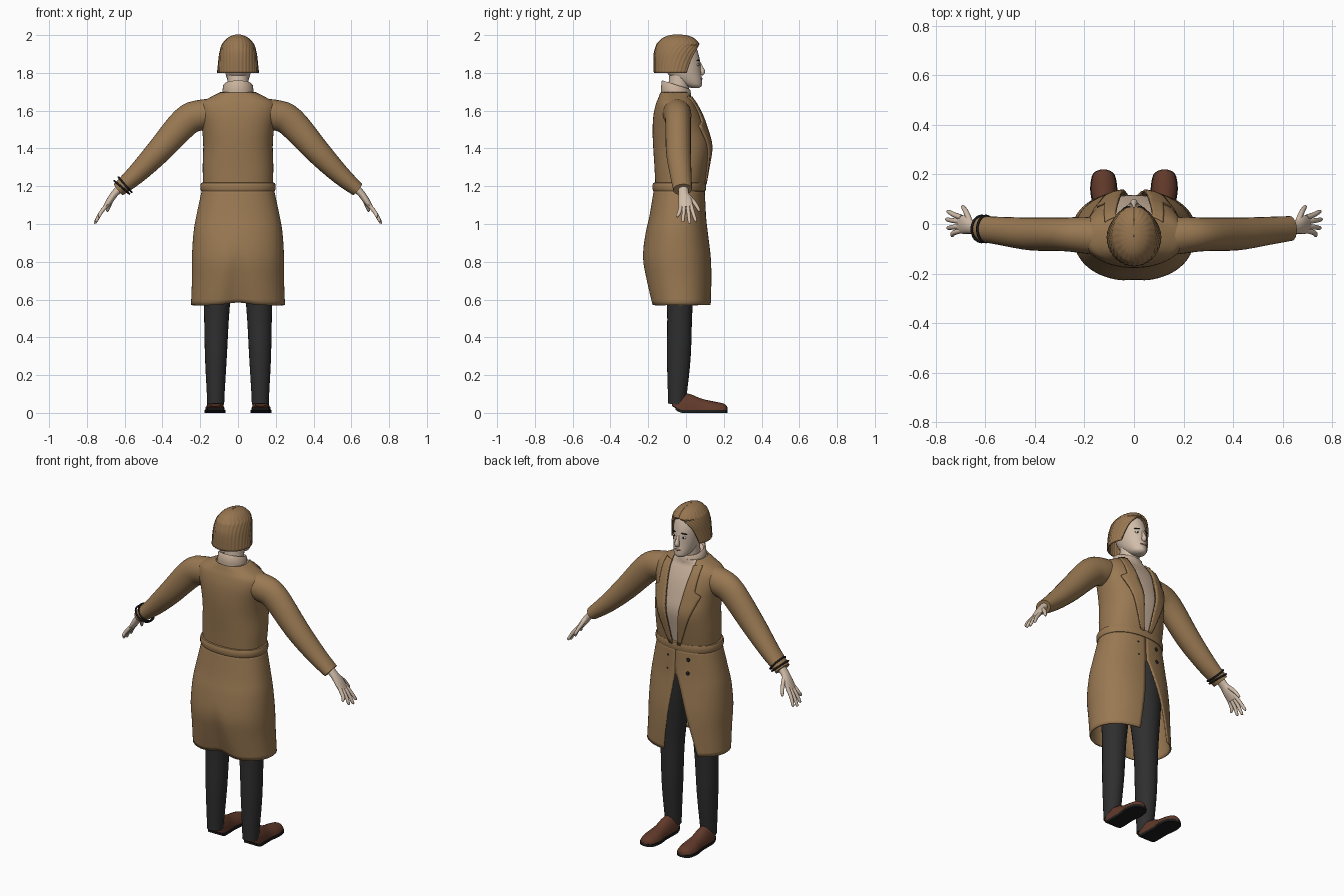
import bpy, bmesh
from math import cos, sin, pi, acos, copysign, exp, radians
from mathutils import Vector

if "Cube" in bpy.data.objects:
    bpy.data.objects.remove(bpy.data.objects["Cube"])


def material(name, *rgb):
    m = bpy.data.materials.new(name)
    m.use_nodes = True
    m.diffuse_color = (*rgb, 1)
    m.node_tree.nodes["Principled BSDF"].inputs["Base Color"].default_value = (*rgb, 1)
    return m


COAT = material("camel wool", .32, .19, .085)
HAIR = material("light brown hair", .31, .18, .08)
KNIT = material("beige knit", .58, .44, .33)
SKIN = material("pale skin", .64, .51, .40)
PANTS = material("charcoal cloth", .028, .028, .029)
SHOE = material("brown leather", .12, .042, .023)
BLACK = material("black", .012, .012, .012)
WHITE = material("eye white", .7, .68, .64)
LIPS = material("lip rose", .42, .25, .2)


def spline(rows, k=4):
    """Smooth resampling of a table of section rows."""
    out = []
    for i in range(len(rows) - 1):
        a, b, c, d = (rows[max(0, min(len(rows) - 1, i + j))] for j in (-1, 0, 1, 2))
        for t in (j / k for j in range(k)):
            out.append([q + t / 2 * (r - p + t * (2*p - 5*q + 4*r - s + t * (3*q - p - 3*r + s)))
                        for p, q, r, s in zip(a, b, c, d)])
    return out + [list(rows[-1])]


def loft(name, rings, mat, closed=True, caps=True, thick=0, angle=50):
    """Skin a list of point rings."""
    bm = bmesh.new()
    vs = [[bm.verts.new(p) for p in r] for r in rings]
    n = len(rings[0])
    for a, b in zip(vs, vs[1:]):
        for i in range(n if closed else n - 1):
            j = (i + 1) % n
            bm.faces.new((a[i], a[j], b[j], b[i]))
    if closed and caps:
        bm.faces.new(vs[0])
        bm.faces.new(vs[-1])
    bmesh.ops.recalc_face_normals(bm, faces=bm.faces)
    me = bpy.data.meshes.new(name)
    bm.to_mesh(me)
    bm.free()
    me.materials.append(mat)
    ob = bpy.data.objects.new(name, me)
    bpy.context.collection.objects.link(ob)
    if thick:
        mod = ob.modifiers.new("thickness", 'SOLIDIFY')
        mod.thickness, mod.offset = thick, 0
    smooth(ob, angle)
    return ob


def smooth(ob, angle=50):
    bpy.ops.object.select_all(action='DESELECT')
    ob.select_set(True)
    bpy.context.view_layer.objects.active = ob
    bpy.ops.object.shade_smooth_by_angle(angle=radians(angle))


def tube(name, rows, mat, n=16, side=1, k=4):
    """Rows of x, y, z, radius in the xz plane, radius along y."""
    rows, rings = spline(rows, k), []
    for i, (x, y, z, ra, rb) in enumerate(rows):
        p, q = rows[max(0, i - 1)], rows[min(len(rows) - 1, i + 1)]
        t = (Vector(q[:3]) - Vector(p[:3])).normalized()
        v = (Vector((0, 1, 0)) - t * t.y).normalized()
        u = t.cross(v)
        ring = [Vector((x, y, z)) + u * ra * cos(a) + v * rb * sin(a)
                for a in (2 * pi * j / n for j in range(n))]
        rings.append([(side * c.x, c.y, c.z) for c in ring])
    return loft(name, rings, mat)


def ball(name, loc, scale, mat, rot=(0, 0, 0)):
    bpy.ops.mesh.primitive_uv_sphere_add(segments=16, ring_count=10, radius=1, location=loc, rotation=rot)
    ob = bpy.context.object
    ob.name, ob.scale = name, scale
    ob.data.materials.append(mat)
    smooth(ob)
    return ob


def section(row, a0=0, a1=2 * pi, n=48, power=2.0, grow=1.0, closed=False):
    """Horizontal arc from a row of z, half width, back y, front y."""
    z, rx, yb, yf = row[:4]
    e, pts = 2 / power, []
    for i in range(n):
        a = a0 + (a1 - a0) * i / (n if closed else n - 1)
        c, s = cos(a), sin(a)
        pts.append((grow * rx * copysign(abs(c) ** e, c),
                    (yb + yf) / 2 + grow * (yf - yb) / 2 * copysign(abs(s) ** e, s), z))
    return pts


def angle_at(x, rx, power=2.0):
    return acos(copysign(min(1, abs(x) / rx) ** (power / 2), x))


# Coat skirt: wraps round from one front edge to the other, with a back pleat
skirt = spline([(.57, .245, -.19, .13), (.7, .24, -.212, .132), (.82, .24, -.226, .128),
                (.95, .232, -.21, .112), (1.04, .217, -.19, .102), (1.19, .185, -.165, .095)])
rings = []
for row in skirt:
    t = max(0, (1.04 - row[0]) / .47)
    f = max(0, (.88 - row[0]) / .31)
    pts = section(row, angle_at(-.15 * t ** .8, row[1], 2.2),
                  2 * pi + angle_at(.06 * t, row[1], 2.2), 80, 2.2)
    ring = []
    for x, y, z in pts:
        g = f * exp(-(x / (.02 + .06 * f)) ** 2) if y < 0 else 0
        ring.append((x, y + .03 * g, z + .015 * g * f))
    rings.append(ring)
loft("coat_skirt", rings, COAT, closed=False, thick=.008)

# Coat body with a V front
torso = spline([(1.19, .18, -.158, .092), (1.3, .183, -.163, .112), (1.41, .18, -.17, .128),
                (1.5, .186, -.173, .108), (1.58, .2, -.168, .08), (1.635, .195, -.155, .052),
                (1.665, .15, -.143, .035), (1.695, .09, -.132, .03)])


def vee(z):
    return .02 + .055 * min(1, (z - 1.19) / .45)


def lapel_width(z):
    return .01 + .075 * (z - 1.2) / .33 if z < 1.535 else .05 - .1 * (z - 1.535)


body = []
for row in torso:
    a = angle_at(min(vee(row[0]), row[1] * .8), row[1], 2.3)
    body.append(section(row, pi - a, 2 * pi + a, 64, 2.3))
loft("coat_body", body, COAT, closed=False, thick=.008)
loft("sweater", [section(r, n=48, power=2.3, grow=.93, closed=True) for r in torso], KNIT)

# Lapels lying on the coat body
for s, side in ((1, "left"), (-1, "right")):
    rings = []
    for row in torso[1:-3]:
        e = vee(row[0])
        arc = section(row, angle_at(e - .006, row[1], 2.3),
                      angle_at(e + lapel_width(row[0]), row[1], 2.3), 6, 2.3, 1.05)
        rings.append([(s * x, y + .002, z) for x, y, z in arc])
    loft(side + "_lapel", rings, COAT, closed=False, thick=.01)

# Belt and buttons
belt = [(1.172, .184), (1.174, .194), (1.185, .199), (1.207, .199), (1.218, .194), (1.22, .182)]
loft("belt", [section((z, r, -r * .89, r * .53), power=2.2, closed=True) for z, r in belt], COAT, angle=40)
for i, (x, z) in enumerate((x, z) for x in (.05, -.08) for z in (1.05, 1.13)):
    ball(f"button_{i + 1}", (x, .097 if z < 1.1 else .093, z), (.011, .007, .011), BLACK)

# Turtleneck collar, tilted forward, and neck
collar = []
for z, r in ((1.66, .082), (1.70, .084), (1.745, .079), (1.75, .074), (1.735, .066)):
    collar.append([(x, y, h - (y + .055) * .32 * (z > 1.68))
                   for x, y, h in section((z - .012, r, -.055 - r * .93, -.055 + r), n=32, closed=True)])
loft("turtleneck", collar, KNIT)
tube("neck", [(0, -.045, 1.66, .058, .055), (0, -.03, 1.82, .055, .055)], SKIN, 24)

# Head
skull = spline([(1.721, .02, .025, .07), (1.733, .04, -.01, .084), (1.76, .055, -.06, .085),
                (1.80, .067, -.1, .08), (1.85, .074, -.125, .076), (1.9, .077, -.135, .066),
                (1.95, .062, -.12, .045), (1.975, .03, -.09, .0)])
loft("head", [section(r, n=32, closed=True) for r in skull], SKIN, angle=80)
tube("nose", [(0, .07, 1.86, .006, .004), (0, .08, 1.83, .009, .01),
              (0, .087, 1.805, .014, .014), (0, .08, 1.792, .011, .009)], SKIN, 12)
ball("lips", (0, .08, 1.769), (.021, .008, .006), LIPS)
for s, side in ((1, "left"), (-1, "right")):
    ball(side + "_eye", (s * .03, .063, 1.843), (.015, .007, .007), WHITE)
    ball(side + "_iris", (s * .03, .067, 1.843), (.006, .005, .006), BLACK)
    ball(side + "_eyebrow", (s * .032, .064, 1.866), (.019, .005, .0035), BLACK, (0, s * .12, -s * .35))

# Bobbed hair, open round the face, with combed strands
bob = spline([(1.80, .106, -.165, .052, 58), (1.86, .1, -.167, .062, 50), (1.905, .094, -.165, .07, 40),
              (1.94, .085, -.155, .068, 20), (1.955, .077, -.148, .064, 0), (1.98, .055, -.122, .04, 0),
              (1.995, .027, -.088, .003, 0), (2.0, .002, -.052, -.046, 0)])
rings = []
for row in bob:
    g = radians(max(0, row[4]))
    ring = []
    for i, (x, y, z) in enumerate(section(row, pi / 2 + g, pi * 2.5 - g, 97)):
        w = 1 + .014 * cos(i * pi / 2)
        cy = (row[2] + row[3]) / 2
        ring.append((x * w, cy + (y - cy) * w, z))
    rings.append(ring)
loft("hair", rings, HAIR, closed=False, thick=.008)

# Arms, hands, legs and shoes
fingers = {"index": (.752, .05, 1.012, .026), "middle": (.757, .018, 1.002, .009),
           "ring": (.752, -.016, 1.01, -.009), "little": (.736, -.046, 1.035, -.026)}
shoe = spline([(-.075, .028, .075), (-.04, .044, .105), (.02, .046, .1), (.08, .045, .076),
               (.14, .052, .062), (.19, .045, .052), (.21, .032, .043), (.22, .008, .028)], 3)
for s, side in ((1, "left"), (-1, "right")):
    tube(side + "_sleeve", [(.1, -.055, 1.595, .07, .075), (.2, -.045, 1.577, .08, .074),
                            (.28, -.042, 1.54, .08, .068), (.42, -.04, 1.385, .067, .066),
                            (.54, -.028, 1.262, .052, .057), (.633, -.018, 1.182, .038, .05)],
         COAT, 24, s)
    tube(side + "_palm", [(.62, -.015, 1.195, .022, .026), (.655, -.012, 1.158, .019, .028),
                          (.68, -.004, 1.122, .018, .037), (.705, -.001, 1.085, .012, .036)], SKIN, 16, s)
    for name, (x, y, z, root) in fingers.items():
        tube(f"{side}_{name}_finger", [(.695, root, 1.1, .011, .011), (.728, (y + root) / 2, 1.058, .01, .01),
                                       (x - .003, y, z + .008, .008, .008), (x, y, z, .003, .003)],
             SKIN, 10, s, 3)
    tube(side + "_thumb", [(.662, .008, 1.15, .012, .012), (.676, .045, 1.112, .011, .011),
                           (.69, .068, 1.075, .008, .008), (.693, .072, 1.065, .003, .003)], SKIN, 10, s, 3)
    tube(side + "_trouser_leg", [(1.12, .085, .09, .09), (.9, .1, .095, .095), (.57, .112, .07, .07),
                                 (.3, .117, .059, .062), (.1, .118, .048, .05), (.045, .118, .045, .045)]
         and [(.085, -.03, 1.12, .085, .09), (.1, -.033, .9, .095, .095), (.112, -.033, .57, .069, .068),
              (.117, -.038, .3, .058, .063), (.118, -.046, .1, .047, .05), (.118, -.05, .045, .045, .045)],
         PANTS, 24, s)
    upper, sole = [], []
    for y, w, top in shoe:
        cx = .12 + .015 * max(0, y)
        lift = .6 * max(0, -.03 - y)
        ring = [(a, .014 + lift + (top - .014 - lift) * max(0, sin(a))) for a in (2 * pi * j / 20 for j in range(20))]
        upper.append([(s * (cx + w * cos(a)), y, z if sin(a) >= 0 else z + .004 * sin(a)) for a, z in ring])
        if y > -.06:
            sole.append([(s * (cx + (w + .003) * i), y, z + lift) for i, z in ((-1, 0), (1, 0), (1, .016), (-1, .016))])
    loft(side + "_shoe", upper, SHOE)
    loft(side + "_sole", sole, BLACK, angle=30)

# Wrist strap over one sleeve: two thin loops
for i, (x, z) in enumerate(((-.598, 1.208), (-.615, 1.194))):
    bpy.ops.mesh.primitive_torus_add(location=(x, -.02, z), rotation=(0, radians(-131 - 8 * i), 0),
                                     major_radius=.053, minor_radius=.005, major_segments=32, minor_segments=8)
    strap = bpy.context.object
    strap.name = f"wrist_strap_{i + 1}"
    strap.data.materials.append(BLACK)
    smooth(strap)
